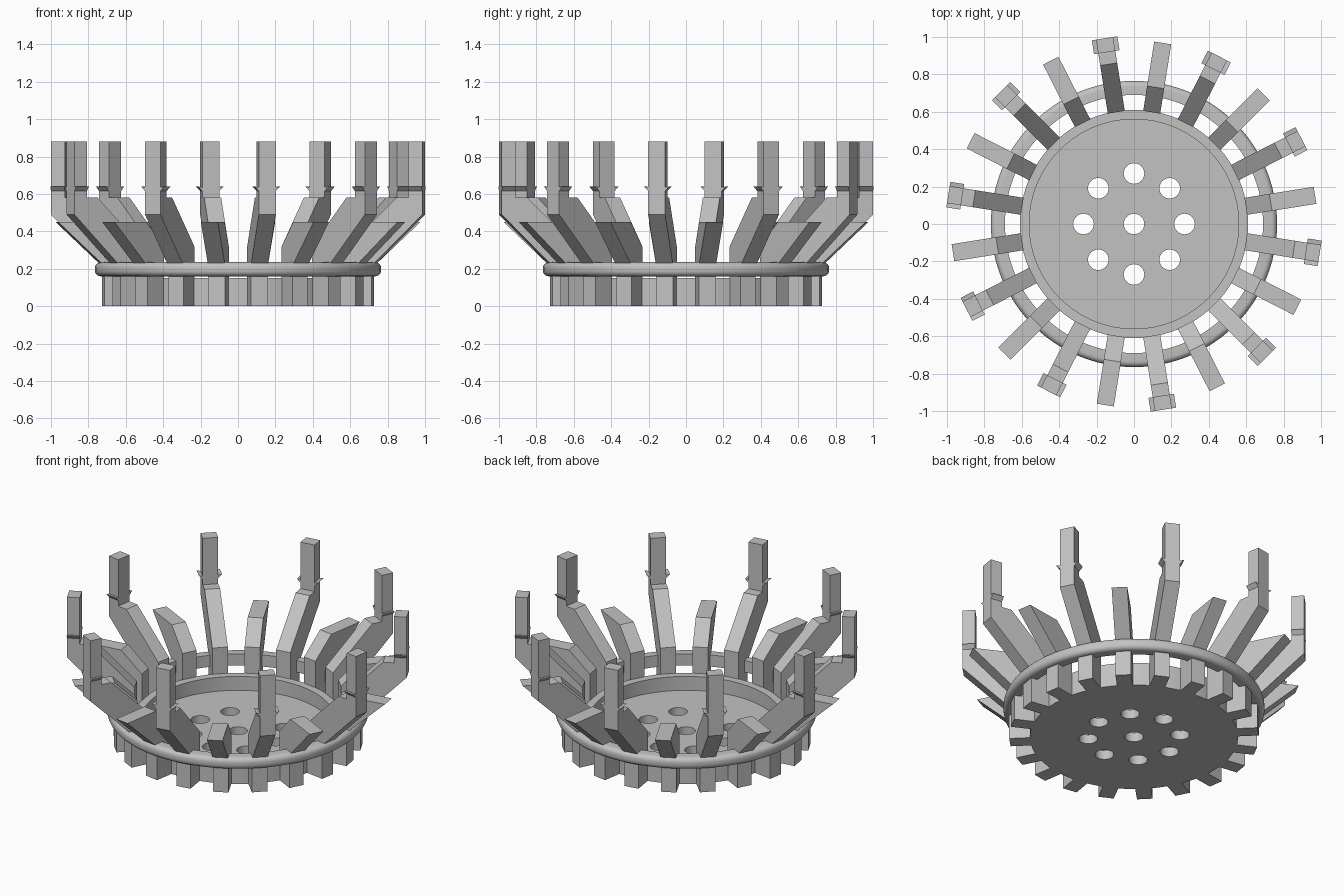
import bpy, bmesh, math
from mathutils import Matrix

cube = bpy.data.objects.get("Cube")
if cube:
    bpy.data.objects.remove(cube, do_unlink=True)

grey = bpy.data.materials.new("plain grey")
grey.use_nodes = True
grey.diffuse_color = (0.54, 0.54, 0.54, 1)
grey.node_tree.nodes["Principled BSDF"].inputs["Base Color"].default_value = (0.54, 0.54, 0.54, 1)


def make_object(name, bm, smooth=False):
    bmesh.ops.recalc_face_normals(bm, faces=bm.faces[:])
    mesh = bpy.data.meshes.new(name)
    bm.to_mesh(mesh)
    bm.free()
    mesh.materials.append(grey)
    obj = bpy.data.objects.new(name, mesh)
    bpy.context.collection.objects.link(obj)
    if smooth:
        smooth_edges(obj)
    return obj


def smooth_edges(obj):
    bpy.ops.object.select_all(action='DESELECT')
    obj.select_set(True)
    bpy.context.view_layer.objects.active = obj
    bpy.ops.object.shade_smooth_by_angle(angle=math.radians(35))


def cylinder(bm, radius, bottom, top, segments, x=0, y=0):
    place = Matrix.Translation((x, y, (bottom + top) / 2))
    bmesh.ops.create_cone(bm, cap_ends=True, segments=segments, radius1=radius,
                          radius2=radius, depth=top - bottom, matrix=place)


def turned_ring(name, section):
    """Closed (radius, height) section turned about the vertical axis."""
    bm = bmesh.new()
    loop = [bm.verts.new((r, 0, z)) for r, z in section]
    edges = [bm.edges.new((v, loop[(i + 1) % len(loop)])) for i, v in enumerate(loop)]
    bmesh.ops.spin(bm, geom=loop + edges, cent=(0, 0, 0), axis=(0, 0, 1),
                   angle=math.tau, steps=96, use_merge=True)
    bmesh.ops.remove_doubles(bm, verts=bm.verts[:], dist=0.0001)
    make_object(name, bm, smooth=True)


def prism(bm, points, offset):
    """Closed outline pushed along the offset vector."""
    face = bm.faces.new([bm.verts.new(p) for p in points])
    new = bmesh.ops.extrude_face_region(bm, geom=[face])["geom"]
    bmesh.ops.translate(bm, vec=offset,
                        verts=[v for v in new if isinstance(v, bmesh.types.BMVert)])


# Floor plate drilled with a centre hole and a circle of eight
bm = bmesh.new()
cylinder(bm, 0.61, 0, 0.06, 96)
plate = make_object("floor_plate", bm)

bm = bmesh.new()
cylinder(bm, 0.055, -0.1, 0.2, 32)
for i in range(8):
    a = math.radians(45 * i)
    cylinder(bm, 0.055, -0.1, 0.2, 32, 0.27 * math.cos(a), 0.27 * math.sin(a))
drills = make_object("hole_cutter", bm)
drills.hide_render = True

mod = plate.modifiers.new("drill", 'BOOLEAN')
mod.operation = 'DIFFERENCE'
mod.solver = 'EXACT'
mod.object = drills
bpy.context.view_layer.update()
drilled = bpy.data.meshes.new_from_object(
    plate.evaluated_get(bpy.context.evaluated_depsgraph_get()))
plate.modifiers.clear()
plate.data = drilled
bpy.data.objects.remove(drills, do_unlink=True)
smooth_edges(plate)

# Raised rim around the floor plate
turned_ring("raised_rim", [(0.56, 0.06), (0.61, 0.06), (0.61, 0.15), (0.56, 0.15)])

# Retaining ring: flat inside, rounded outside
inner, outer, low, high, bend = 0.69, 0.765, 0.16, 0.235, 0.03
section = [(inner, high), (inner, low)]
for centre, start in ((low + bend, -90), (high - bend, 0)):
    for i in range(6):
        a = math.radians(start + 18 * i)
        section.append((outer - bend + bend * math.cos(a), centre + bend * math.sin(a)))
turned_ring("retaining_ring", section)

# Bent prongs, alternating short and tall; tall ones carry a thin post on a ledge
half = 0.046
foot = [(0.605, 0.32), (0.605, 0), (0.73, 0), (0.73, 0.215)]
short = foot + [(0.98, 0.45), (0.74, 0.45)]
tall = foot + [(1.005, 0.49), (1.005, 0.88), (0.93, 0.88), (0.93, 0.58), (0.865, 0.58)]
barb = [(half - 0.005, 0.61), (half + 0.023, 0.64), (half - 0.005, 0.635)]
for i in range(20):
    is_tall = i % 2 == 1
    bm = bmesh.new()
    prism(bm, [(r, -half, z) for r, z in (tall if is_tall else short)], (0, 2 * half, 0))
    # Small side barbs on the tall posts
    if is_tall:
        for side in (-1, 1):
            prism(bm, [(0.93, side * y, z) for y, z in barb], (0.075, 0, 0))
    bm.transform(Matrix.Rotation(math.radians(9 + 18 * i), 4, 'Z'))
    make_object(("tall" if is_tall else "short") + "_prong_" + str(i // 2 + 1), bm)
